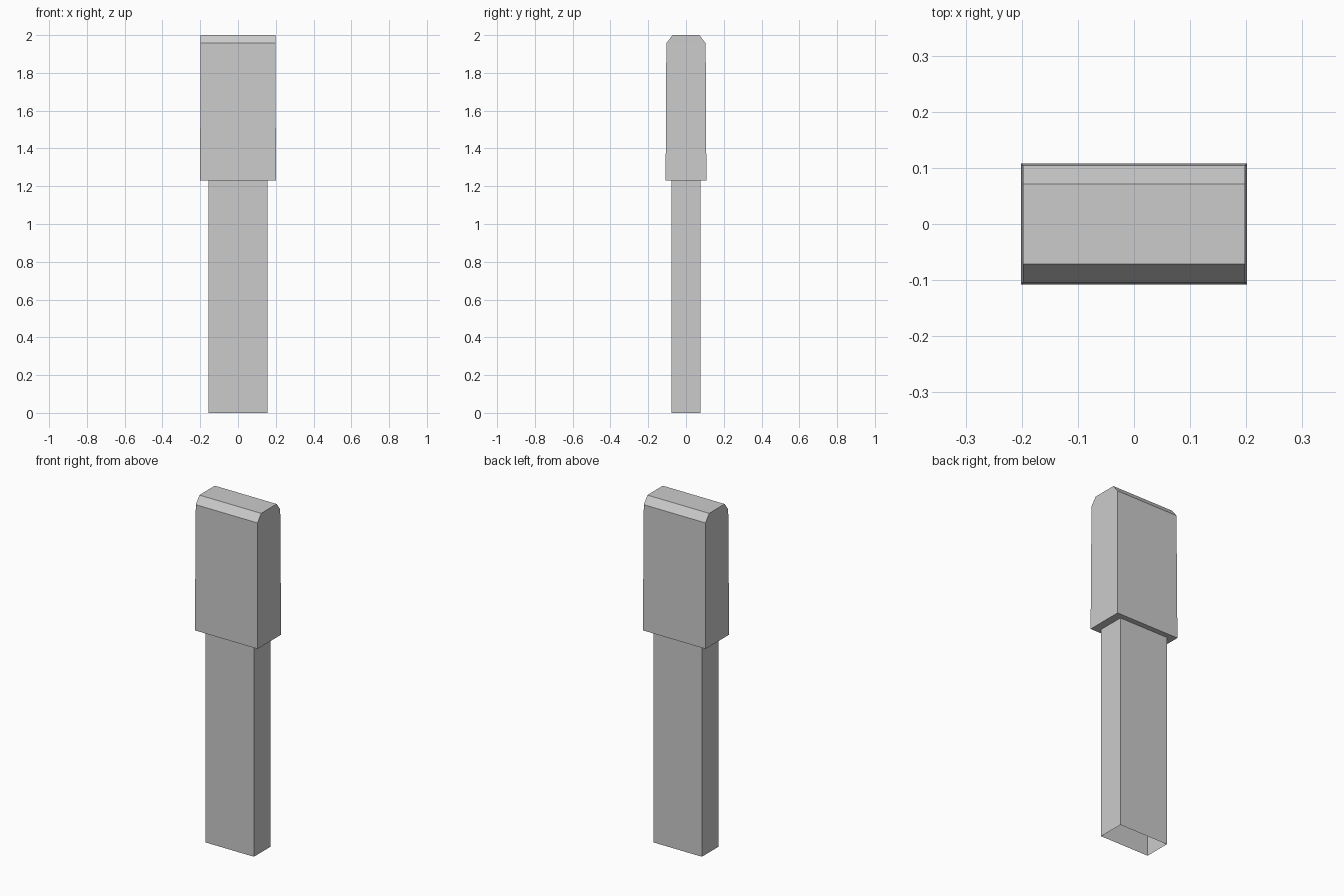
import bpy

if "Cube" in bpy.data.objects:
    bpy.data.objects.remove(bpy.data.objects["Cube"])


def loft(name, rings, cap_bottom, cap_top):
    """Stack rectangular rings (half_x, half_y, z) into a flat-faced shell."""
    verts, faces = [], []
    for hx, hy, z in rings:
        verts += [(-hx, -hy, z), (hx, -hy, z), (hx, hy, z), (-hx, hy, z)]
    for r in range(len(rings) - 1):
        a, b = 4 * r, 4 * r + 4
        for i in range(4):
            j = (i + 1) % 4
            faces.append((a + i, a + j, b + j, b + i))
    if cap_bottom:
        faces.append((3, 2, 1, 0))
    if cap_top:
        n = len(verts)
        faces.append((n - 4, n - 3, n - 2, n - 1))
    mesh = bpy.data.meshes.new(name)
    mesh.from_pydata(verts, [], faces)
    mesh.update()
    obj = bpy.data.objects.new(name, mesh)
    bpy.context.collection.objects.link(obj)
    return obj


SHOULDER = 1.229

# Straight lower shaft, open at the bottom
loft("shaft", [(0.156, 0.077, 0), (0.156, 0.077, SHOULDER)], False, False)

# Slightly tapered head with bevelled front and back top edges
loft("head", [(0.201, 0.108, SHOULDER),
              (0.198, 0.104, 1.957),
              (0.198, 0.071, 2.0)], True, True)
